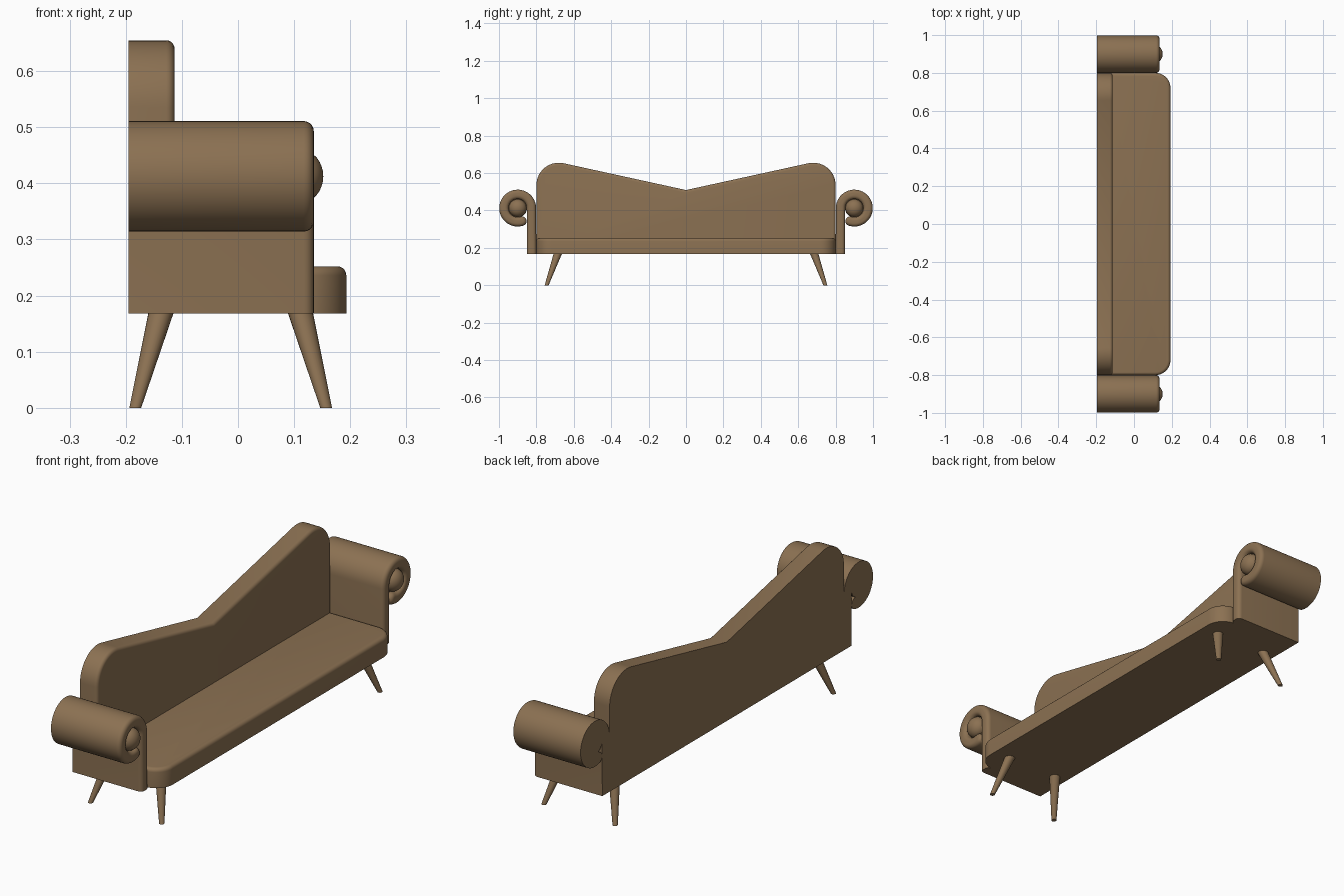
import bpy, bmesh, math
from mathutils import Vector

if "Cube" in bpy.data.objects:
    bpy.data.objects.remove(bpy.data.objects["Cube"])

fabric = bpy.data.materials.new("brown fabric")
fabric.diffuse_color = (0.26, 0.165, 0.085, 1)
fabric.use_nodes = True
fabric.node_tree.nodes["Principled BSDF"].inputs["Base Color"].default_value = fabric.diffuse_color


def finish(bm, name):
    bmesh.ops.recalc_face_normals(bm, faces=bm.faces)
    me = bpy.data.meshes.new(name)
    bm.to_mesh(me)
    bm.free()
    me.materials.append(fabric)
    ob = bpy.data.objects.new(name, me)
    bpy.context.collection.objects.link(ob)
    bpy.ops.object.select_all(action='DESELECT')
    ob.select_set(True)
    bpy.context.view_layer.objects.active = ob
    bpy.ops.object.shade_smooth_by_angle(angle=math.radians(35))
    return ob


def arc(cx, cy, r, a0, a1, n):
    return [(cx + r * math.cos(math.radians(a0 + (a1 - a0) * i / n)),
             cy + r * math.sin(math.radians(a0 + (a1 - a0) * i / n))) for i in range(n + 1)]


def prism(name, outline, place, d0, d1, bevel, keep_sharp=lambda e: False):
    """Extrude an outline from d0 to d1 and round the rim at d1."""
    bm = bmesh.new()
    a = [bm.verts.new(place(p, d0)) for p in outline]
    b = [bm.verts.new(place(p, d1)) for p in outline]
    n = len(outline)
    bm.faces.new(a)
    cap = bm.faces.new(b)
    for i in range(n):
        j = (i + 1) % n
        bm.faces.new((a[i], a[j], b[j], b[i]))
    bmesh.ops.recalc_face_normals(bm, faces=bm.faces)
    rim = [e for e in cap.edges if not keep_sharp(e)]
    bmesh.ops.bevel(bm, geom=rim, offset=bevel, segments=5, profile=0.5,
                    affect='EDGES', clamp_overlap=False)
    return finish(bm, name)


BASE, BACK = 0.168, -0.195
on_floor = lambda e: all(v.co.z < BASE + 1e-4 for v in e.verts)

# seat: rounded front corners and soft top edge
seat = ([(-0.15, -0.8)] + arc(0.113, -0.72, 0.08, -90, 0, 10)
        + arc(0.113, 0.72, 0.08, 0, 90, 10) + [(-0.15, 0.8)])
prism("seat", seat, lambda p, d: (p[0], p[1], d), BASE, 0.252, 0.016)

# backrest: two rounded peaks dipping to the middle
half = [(0.8, BASE)] + arc(0.68, 0.535, 0.12, 0, 102.4, 14)
back = half + [(0, 0.509)] + [(-y, z) for y, z in reversed(half)]
prism("backrest", back, lambda p, d: (d, p[0], p[1]), BACK, -0.113, 0.015, on_floor)

# arms: a panel that curls over into a scroll
CY, CZ = 0.9, 0.4125
tip = math.radians(-108)
tx, tz = CY + 0.0735 * math.cos(tip), CZ + 0.0735 * math.sin(tip)
scroll = ([(0.8, BASE)] + arc(CY, CZ, 0.0985, 180, -108, 44)
          + arc(tx, tz, 0.025, -108, -288, 10)[1:-1]
          + arc(CY, CZ, 0.0485, -108, 180, 36) + [(0.85, BASE)])

for s, side in ((1, "right"), (-1, "left")):
    prism(side + "_arm", scroll, lambda p, d: (d, s * p[0], p[1]), BACK, 0.135, 0.018, on_floor)
    # core filling the scroll
    prism(side + "_scroll_core", arc(CY, CZ, 0.05, 0, 350, 35),
          lambda p, d: (d, s * p[0], p[1]), BACK, 0.11, 0.002)
    # domed button on the front of the scroll
    bm = bmesh.new()
    bmesh.ops.create_uvsphere(bm, u_segments=32, v_segments=16, radius=1)
    for v in bm.verts:
        v.co = Vector((0.112 + 0.04 * v.co.z, s * CY + 0.047 * v.co.x, CZ + 0.047 * v.co.y))
    finish(bm, side + "_scroll_button")
    # splayed tapered legs, cut flat at the floor
    for x0, x1, end in ((0.157, 0.111, "front"), (-0.183, -0.137, "back")):
        bm = bmesh.new()
        bmesh.ops.create_cone(bm, cap_ends=True, segments=24, radius1=0.0105,
                              radius2=0.0225, depth=BASE + 0.002)
        for v in bm.verts:
            top = v.co.z > 0
            v.co += Vector((x1 if top else x0, s * (0.685 if top else 0.745), BASE / 2 + 0.001))
        finish(bm, f"{side}_{end}_leg")
